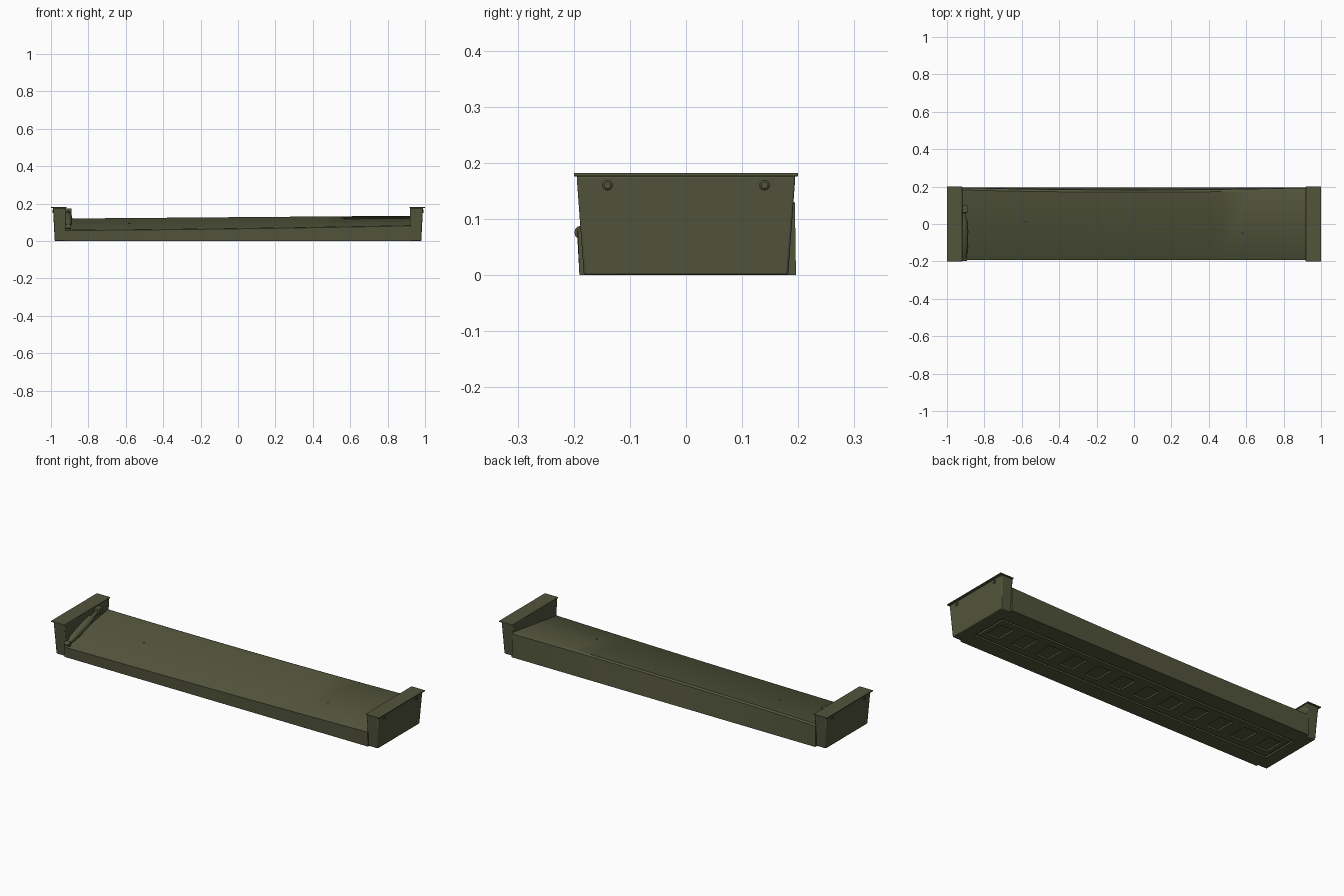
import bpy, bmesh, math
from mathutils import Vector

if "Cube" in bpy.data.objects:
    bpy.data.objects.remove(bpy.data.objects["Cube"], do_unlink=True)

olive = bpy.data.materials.new("olive_paint")
olive.use_nodes = True
COLOUR = (0.085, 0.09, 0.045, 1)
olive.diffuse_color = COLOUR
olive.node_tree.nodes["Principled BSDF"].inputs["Base Color"].default_value = COLOUR
olive.node_tree.nodes["Principled BSDF"].inputs["Roughness"].default_value = 0.8


def finish(name, bm, bevel=0.0, segments=2, smooth=True):
    bmesh.ops.recalc_face_normals(bm, faces=bm.faces)
    mesh = bpy.data.meshes.new(name)
    bm.to_mesh(mesh)
    bm.free()
    mesh.materials.append(olive)
    ob = bpy.data.objects.new(name, mesh)
    bpy.context.collection.objects.link(ob)
    bpy.ops.object.select_all(action='DESELECT')
    ob.select_set(True)
    bpy.context.view_layer.objects.active = ob
    if bevel:
        mod = ob.modifiers.new("rounded_edges", 'BEVEL')
        mod.width, mod.segments = bevel, segments
        mod.limit_method, mod.angle_limit = 'ANGLE', math.radians(40)
    if smooth:
        bpy.ops.object.shade_smooth_by_angle(angle=math.radians(35))
    return ob


def loft(bm, rings):
    """Skin closed rings of points and cap both ends."""
    loops = [[bm.verts.new(p) for p in ring] for ring in rings]
    n = len(loops[0])
    for a, b in zip(loops, loops[1:]):
        for i in range(n):
            j = (i + 1) % n
            bm.faces.new((a[i], a[j], b[j], b[i]))
    bm.faces.new(loops[0])
    bm.faces.new(loops[-1])


def add_box(bm, x0, x1, y0, y1, z0, z1):
    loft(bm, [[(x0, y0, z), (x1, y0, z), (x1, y1, z), (x0, y1, z)] for z in (z0, z1)])


def box(name, *size, bevel=0.0):
    bm = bmesh.new()
    add_box(bm, *size)
    return finish(name, bm, bevel, smooth=False)


def turned(name, start, end, profile, sides=16):
    """Round part along start-end; profile holds (fraction, radius)."""
    start, end = Vector(start), Vector(end)
    axis = end - start
    q = axis.to_track_quat('Z', 'Y')
    bm = bmesh.new()
    loft(bm, [[start + axis * t + q @ Vector((r * math.cos(a), r * math.sin(a), 0))
               for a in (math.tau * k / sides for k in range(sides))]
              for t, r in profile])
    return finish(name, bm)


# Sloping tray: higher at the back, with a slightly bowed back edge
bm = bmesh.new()
rings = []
STEPS = 12
for i in range(STEPS + 1):
    u = 2 * i / STEPS - 1
    t = (u + 1) / 2
    front_z = 0.06 + 0.012 * t + 0.013 * t * t
    back_z = 0.12 + 0.015 * t
    back_y = 0.182 + 0.012 * u * u
    rings.append([(0.925 * u, y, z) for y, z in (
        (-0.19, 0), (-0.193, front_z - 0.004), (-0.187, front_z),
        (back_y - 0.012, back_z), (back_y, back_z - 0.006), (0.196, 0))])
loft(bm, rings)
tray = finish("tray_body", bm)

# Shallow recess in the underside
DEPTH = 0.009
cutter = box("underside_cutter", -0.91, 0.91, -0.105, 0.105, -0.02, DEPTH)
cutter.hide_render = True
cut = tray.modifiers.new("underside_recess", 'BOOLEAN')
cut.operation, cut.object, cut.solver = 'DIFFERENCE', cutter, 'EXACT'
bpy.context.view_layer.objects.active = tray
bpy.ops.object.modifier_apply(modifier=cut.name)
bpy.data.objects.remove(cutter, do_unlink=True)

# Ladder panel inside the recess: rails and cross bars leave twelve pockets
PITCH, POCKET, COUNT = 0.152, 0.08, 12
bm = bmesh.new()
for s in (-1, 1):
    lo, hi = sorted((s * 0.055, s * 0.093))
    add_box(bm, -0.898, 0.898, lo, hi, 0, DEPTH)
edges = [-0.898]
for i in range(COUNT):
    c = (i - (COUNT - 1) / 2) * PITCH
    edges += [c - POCKET / 2, c + POCKET / 2]
edges.append(0.898)
for x0, x1 in zip(edges[::2], edges[1::2]):
    add_box(bm, x0, x1, -0.055, 0.055, 0, DEPTH)
finish("underside_ladder_panel", bm, smooth=False)

# Tapered end boxes with flat overhanging lids and bolts
for s, side in ((1, "left"), (-1, "right")):
    bm = bmesh.new()
    loft(bm, [[(s * 0.92, -y, z), (s * x, -y, z), (s * x, y, z), (s * 0.92, y, z)]
              for x, y, z in ((0.98, 0.182, 0), (0.989, 0.195, 0.177))])
    finish(side + "_end_box", bm, 0.004)
    x0, x1 = sorted((s * 0.918, s * 1.0))
    box(side + "_end_lid", x0, x1, -0.2, 0.2, 0.176, 0.182, bevel=0.0015)
    for y in (-0.14, 0.14):
        turned(side + "_end_bolt", (s * 0.985, y, 0.16), (s * 0.993, y, 0.16),
               ((0, 0.009), (0.7, 0.009), (1, 0.006)), 12)

# Small rivets on the tray surface
for x, y, z in ((-0.58, 0.01, 0.094), (0.58, -0.05, 0.098)):
    turned("tray_rivet", (x, y, z - 0.004), (x, y, z + 0.003),
           ((0, 0.005), (0.8, 0.005), (1, 0.003)), 10)

# Leaning strut against the inner wall of the right end
turned("strut", (-0.907, -0.193, 0.074), (-0.907, 0.095, 0.163),
       ((0, 0.008), (0.02, 0.011), (0.1, 0.011), (0.14, 0.016), (0.3, 0.020),
        (0.55, 0.021), (0.72, 0.018), (0.78, 0.010), (0.97, 0.009), (1, 0.006)))
turned("strut_front_pivot", (-0.922, -0.187, 0.076), (-0.893, -0.187, 0.076),
       ((0, 0.012), (1, 0.012)), 12)
box("strut_back_bracket", -0.922, -0.89, 0.06, 0.1, 0.14, 0.174, bevel=0.004)
